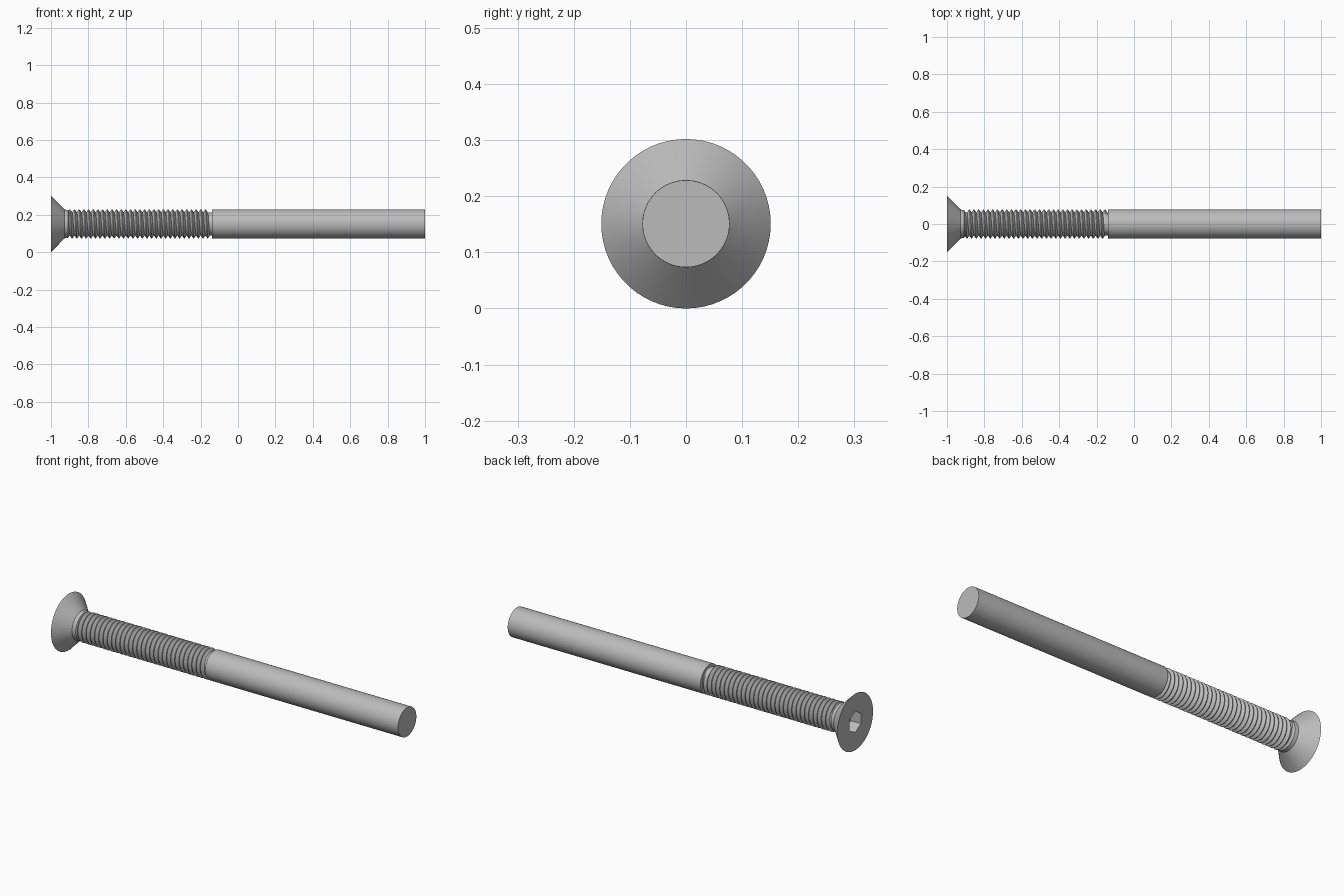
import bpy
import bmesh
import math

if "Cube" in bpy.data.objects:
    bpy.data.objects.remove(bpy.data.objects["Cube"], do_unlink=True)

AXIS_Z = 0.151
SEG = 64
MAJOR, MINOR = 0.078, 0.062
PITCH = 0.025

steel = bpy.data.materials.new("grey steel")
steel.use_nodes = True
steel.diffuse_color = (0.5, 0.5, 0.5, 1)
steel.node_tree.nodes["Principled BSDF"].inputs["Base Color"].default_value = (0.5, 0.5, 0.5, 1)


def around(x, r, a):
    return (x, r * math.cos(a), AXIS_Z + r * math.sin(a))


def hexagon(corner):
    """Radius rule for a hexagon with corners up and down."""
    def radius(a):
        b = (a - math.pi / 2) % (math.pi / 3) - math.pi / 6
        return corner * math.cos(math.pi / 6) / math.cos(b)
    return radius


def finish(name, bm):
    bmesh.ops.recalc_face_normals(bm, faces=bm.faces)
    mesh = bpy.data.meshes.new(name)
    bm.to_mesh(mesh)
    bm.free()
    mesh.materials.append(steel)
    obj = bpy.data.objects.new(name, mesh)
    bpy.context.collection.objects.link(obj)
    bpy.ops.object.select_all(action="DESELECT")
    obj.select_set(True)
    bpy.context.view_layer.objects.active = obj
    bpy.ops.object.shade_smooth_by_angle(angle=math.radians(25))
    return obj


def loft(name, sections, seg=SEG):
    """Skin rings along x; each section is (x, radius or radius rule)."""
    bm = bmesh.new()
    rings = []
    for x, r in sections:
        angles = [2 * math.pi * i / seg for i in range(seg)]
        rings.append([bm.verts.new(around(x, r(a) if callable(r) else r, a)) for a in angles])
    for low, high in zip(rings, rings[1:]):
        for i in range(seg):
            j = (i + 1) % seg
            bm.faces.new((low[i], low[j], high[j], high[i]))
    bm.faces.new(rings[0])
    bm.faces.new(rings[-1])
    return finish(name, bm)


# Countersunk head with a hexagonal socket and short neck
socket = hexagon(0.056)
loft("countersunk_head", [
    (-0.94, socket), (-1.0, socket), (-1.0, 0.151),
    (-0.927, 0.077), (-0.908, 0.074), (-0.9, MINOR)], seg=60)

# Threaded section: core plus helical ridge
loft("thread_core", [(-0.91, MINOR), (-0.135, MINOR)])


def helical_ridge(start, end, steps=40):
    bm = bmesh.new()
    profile = [(0, MINOR), (0.44, MAJOR), (0.56, MAJOR), (1, MINOR)]
    count = int((end - start - PITCH) / PITCH * steps)
    rows = []
    for i in range(count + 1):
        a = 2 * math.pi * i / steps
        fade = min(1, i / 8, (count - i) / 8)
        rows.append([bm.verts.new(around(start + PITCH * (i / steps + t),
                                         MINOR + (r - MINOR) * fade, a))
                     for t, r in profile])
    for p, q in zip(rows, rows[1:]):
        for k in range(len(profile) - 1):
            bm.faces.new((p[k], p[k + 1], q[k + 1], q[k]))
    return finish("thread_ridge", bm)


helical_ridge(-0.918, -0.138)

# Plain cylindrical shank
loft("plain_shank", [(-0.14, 0.0775), (1.0, 0.0775)])
